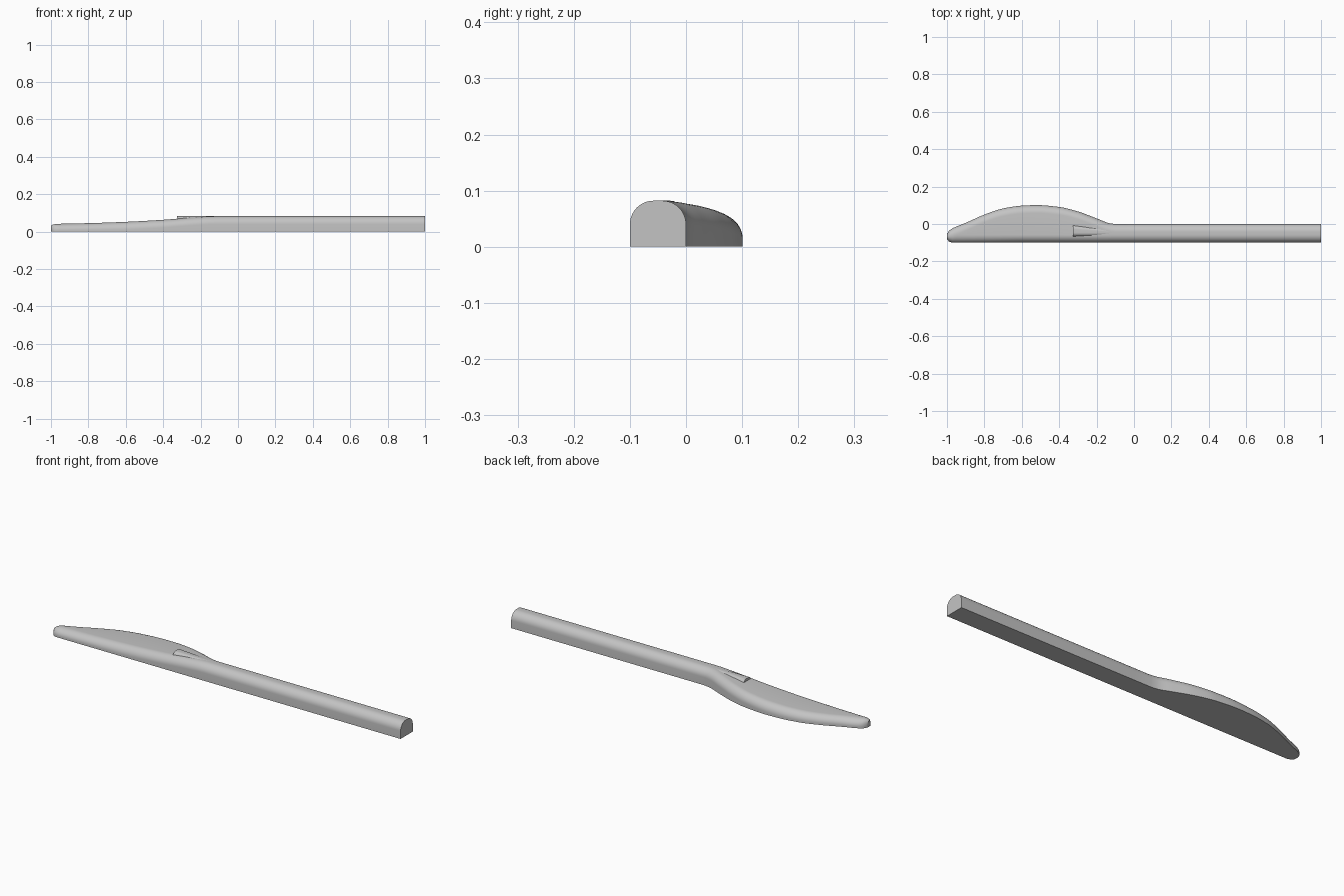
import bpy, bmesh, math

cube = bpy.data.objects.get("Cube")
if cube:
    bpy.data.objects.remove(cube)

grey = bpy.data.materials.new("plain_grey")
grey.use_nodes = True
grey.diffuse_color = (0.55, 0.55, 0.55, 1)
grey.node_tree.nodes["Principled BSDF"].inputs["Base Color"].default_value = grey.diffuse_color


def curve(points, x):
    """Smooth interpolation through points, flat outside their range."""
    if x <= points[0][0]:
        return points[0][1]
    if x >= points[-1][0]:
        return points[-1][1]
    slopes = [(b[1] - a[1]) / (b[0] - a[0]) for a, b in zip(points, points[1:])]
    tangents = [slopes[0]]
    for a, b in zip(slopes, slopes[1:]):
        tangents.append(2 * a * b / (a + b) if a * b > 0 else 0)
    tangents.append(slopes[-1])
    i = max(k for k in range(len(points) - 1) if points[k][0] <= x)
    (x0, y0), (x1, y1) = points[i], points[i + 1]
    w = x1 - x0
    t = (x - x0) / w
    return ((2*t**3 - 3*t**2 + 1) * y0 + (t**3 - 2*t**2 + t) * w * tangents[i]
            + (3*t**2 - 2*t**3) * y1 + (t**3 - t**2) * w * tangents[i + 1])


def section(x, front, back, height, radius, steps=10):
    """Flat-bottomed cross-section with two rounded upper corners."""
    ry = min(radius, 0.48 * (back - front))
    rz = min(radius, 0.8 * height)
    pts = [(x, front, 0), ]
    for k in range(steps + 1):
        a = math.pi / 2 * k / steps
        pts.append((x, front + ry - ry * math.cos(a), height - rz + rz * math.sin(a)))
    for k in range(steps + 1):
        a = math.pi / 2 * k / steps
        pts.append((x, back - ry + ry * math.sin(a), height - rz + rz * math.cos(a)))
    pts.append((x, back, 0))
    return pts


def loft(name, sections):
    bm = bmesh.new()
    rings = [[bm.verts.new(p) for p in s] for s in sections]
    for a, b in zip(rings, rings[1:]):
        for i in range(len(a)):
            j = (i + 1) % len(a)
            bm.faces.new((a[i], a[j], b[j], b[i]))
    bm.faces.new(rings[0])
    bm.faces.new(rings[-1])
    bmesh.ops.recalc_face_normals(bm, faces=bm.faces)
    mesh = bpy.data.meshes.new(name)
    bm.to_mesh(mesh)
    bm.free()
    mesh.materials.append(grey)
    obj = bpy.data.objects.new(name, mesh)
    bpy.context.collection.objects.link(obj)
    bpy.ops.object.select_all(action="DESELECT")
    obj.select_set(True)
    bpy.context.view_layer.objects.active = obj
    bpy.ops.object.shade_smooth_by_angle(angle=math.radians(35))
    return obj


# Outline of the belly, the straight spine and the top surface
back = [(-1, -0.055), (-0.99, -0.037), (-0.97, -0.023), (-0.9, 0.006), (-0.8, 0.05),
        (-0.7, 0.083), (-0.6, 0.098), (-0.52, 0.101), (-0.4, 0.091), (-0.3, 0.067),
        (-0.2, 0.03), (-0.13, 0.004), (-0.1, 0)]
front = [(-1, -0.08), (-0.99, -0.093), (-0.97, -0.1)]
top = [(-1, 0.03), (-0.99, 0.037), (-0.97, 0.041), (-0.8, 0.045), (-0.6, 0.052),
       (-0.4, 0.063), (-0.25, 0.075), (-0.12, 0.082), (0, 0.082)]

# Blade flowing into the handle
xs = [-1, -0.997, -0.99, -0.98] + [-0.97 + 0.0145 * k for k in range(61)] + [0, 1]
loft("blade_and_handle", [section(x, curve(front, x), curve(back, x), curve(top, x), 0.042)
                          for x in xs])

# Raised end of the handle lying on the blade
loft("handle_tongue", [section(-0.325, -0.068, -0.006, 0.082, 0.022),
                       section(-0.1, -0.062, -0.03, 0.082, 0.014)])
